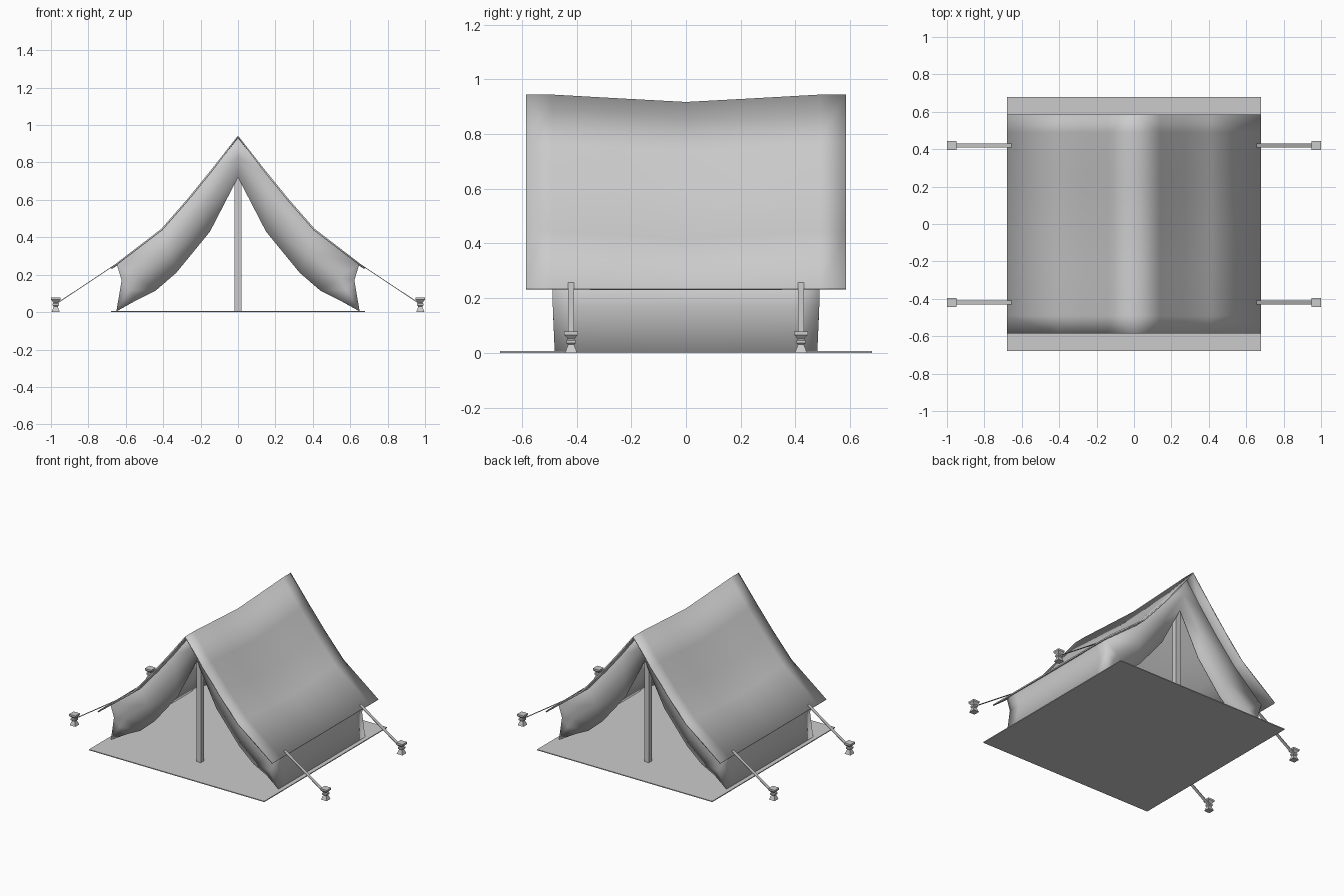
import bpy, bmesh
from mathutils import Vector

cube = bpy.data.objects.get("Cube")
if cube:
    bpy.data.objects.remove(cube)

grey = bpy.data.materials.new("plain_grey")
grey.use_nodes = True
grey.diffuse_color = (0.6, 0.6, 0.6, 1)
grey.node_tree.nodes["Principled BSDF"].inputs["Base Color"].default_value = (0.6, 0.6, 0.6, 1)


def add_object(name, bm, smooth=False):
    bmesh.ops.remove_doubles(bm, verts=bm.verts, dist=0.0005)
    for face in bm.faces:
        face.smooth = smooth
    mesh = bpy.data.meshes.new(name)
    bm.to_mesh(mesh)
    bm.free()
    mesh.materials.append(grey)
    obj = bpy.data.objects.new(name, mesh)
    bpy.context.collection.objects.link(obj)
    return obj


def sheet(name, rows, thickness):
    """Smooth cloth from rows of points, mirrored to all four quarters."""
    bm = bmesh.new()
    grid = [[bm.verts.new(p) for p in row] for row in rows]
    for a, b in zip(grid, grid[1:]):
        for j in range(min(len(a), len(b)) - 1):
            bm.faces.new((a[j], b[j], b[j + 1], a[j + 1]))
    obj = add_object(name, bm, True)
    mirror = obj.modifiers.new("mirror", "MIRROR")
    mirror.use_axis = (True, True, False)
    mirror.merge_threshold = 0.001
    solid = obj.modifiers.new("thickness", "SOLIDIFY")
    solid.thickness = thickness
    solid.offset = -1
    return obj


def box(name, centre, size):
    bm = bmesh.new()
    bmesh.ops.create_cube(bm, size=1)
    for v in bm.verts:
        v.co = Vector(centre) + v.co * Vector(size)
    return add_object(name, bm)


# Ground sheet
box("ground_sheet", (0, 0, 0.003), (1.36, 1.36, 0.006))

# Roof canvas, sagging towards the middle of its length
roof_profile = [(0, 0.944, 0.027), (0.14, 0.765, 0.03), (0.27, 0.605, 0.035),
                (0.41, 0.445, 0.03), (0.68, 0.238, 0)]
roof_rows = [[(x, y, z - sag * s)
              for y, s in ((-0.585, 0), (-0.49, 0), (-0.25, 0.5), (0, 1))]
             for x, z, sag in roof_profile]
sheet("roof", roof_rows, 0.009)

# Tied back door curtains, running on into the low side walls
opening = [(0, 0.72), (0.15, 0.43), (0.33, 0.21), (0.44, 0.115), (0.54, 0.065), (0.65, 0.006)]
outer = [(0, 0.932), (0.14, 0.752), (0.405, 0.437), (0.648, 0.255), (0.622, 0.17), (0.65, 0.006)]
curtain_rows = []
for i, ((ax, az), (bx, bz)) in enumerate(zip(opening, outer)):
    edge_y = -0.51 if i < 3 else -0.487
    inner_y = -0.48 if i == 5 else -0.455
    if i == 5:
        edge_y = -0.48
    row = [(ax, inner_y, az),
           ((ax + bx) / 2, (-0.48 if i == 5 else -0.485), (az + bz) / 2),
           (bx, edge_y, bz)]
    if i > 2:
        row += [(bx, y, bz) for y in (-0.4, 0)]
    curtain_rows.append(row)
sheet("curtains_and_walls", curtain_rows, 0.004)

# Poles, guy ropes and pegs
peg_profile = [(0, 0.022), (0.03, 0.011), (0.036, 0.017), (0.046, 0.017),
               (0.05, 0.011), (0.066, 0.025), (0.078, 0.025)]
for end, y in (("front", -0.42), ("back", 0.42)):
    box(end + "_pole", (0, y, 0.455), (0.035, 0.035, 0.9))
    for side, s in (("left", 1), ("right", -1)):
        # Flat ribbon rope
        start, stop = Vector((s * 0.65, y, 0.258)), Vector((s * 0.975, y, 0.042))
        rope = box(f"{end}_{side}_rope", (0, 0, 0), ((stop - start).length, 0.022, 0.004))
        rope.location = (start + stop) / 2
        rope.rotation_mode = "QUATERNION"
        rope.rotation_quaternion = Vector((s, 0, 0)).rotation_difference(stop - start)
        # Square hourglass peg
        bm = bmesh.new()
        rings = [[bm.verts.new((s * 0.975 + a * w, y + b * w, z))
                  for a, b in ((-1, -1), (1, -1), (1, 1), (-1, 1))]
                 for z, w in peg_profile]
        for low, high in zip(rings, rings[1:]):
            for k in range(4):
                n = (k + 1) % 4
                bm.faces.new((low[k], low[n], high[n], high[k]))
        bm.faces.new(rings[0][::-1])
        bm.faces.new(rings[-1])
        add_object(f"{end}_{side}_peg", bm)
